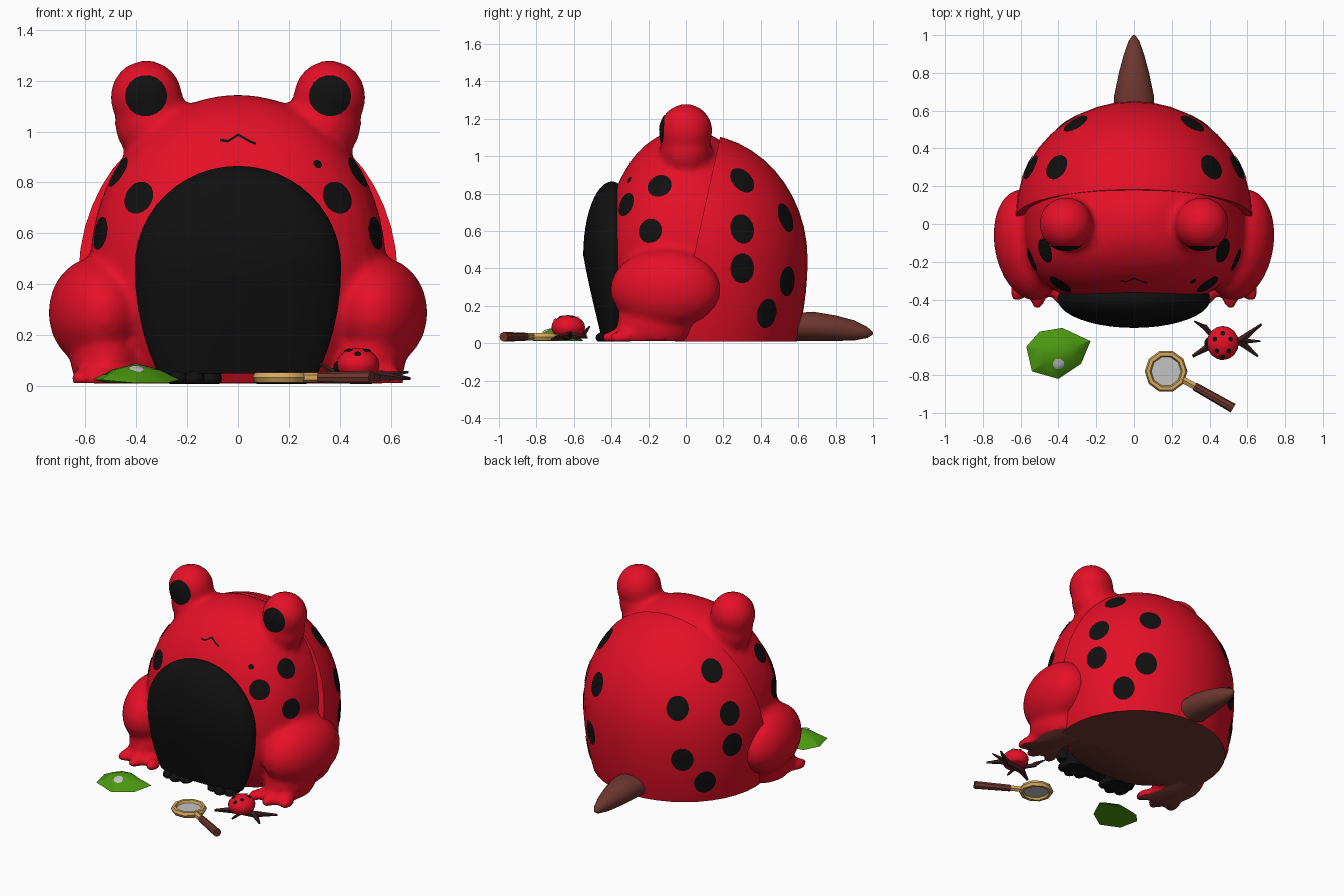
import bpy, bmesh, math
from mathutils import Vector, Matrix
from mathutils.bvhtree import BVHTree

if "Cube" in bpy.data.objects:
    bpy.data.objects.remove(bpy.data.objects["Cube"])


def material(name, rgb):
    m = bpy.data.materials.new(name)
    m.diffuse_color = (*rgb, 1)
    m.use_nodes = True
    m.node_tree.nodes["Principled BSDF"].inputs["Base Color"].default_value = m.diffuse_color
    return m


RED = material("red", (0.78, 0.005, 0.02))
BLACK = material("black", (0.005, 0.005, 0.005))
BROWN = material("brown", (0.155, 0.038, 0.028))
TWIG = material("dark brown", (0.045, 0.014, 0.014))
GREEN = material("leaf green", (0.07, 0.31, 0.005))
TAN = material("tan", (0.68, 0.40, 0.11))
GREY = material("light grey", (0.55, 0.55, 0.55))


def make(name, bm, mats, angle=60):
    bmesh.ops.recalc_face_normals(bm, faces=bm.faces)
    me = bpy.data.meshes.new(name)
    bm.to_mesh(me)
    bm.free()
    ob = bpy.data.objects.new(name, me)
    bpy.context.collection.objects.link(ob)
    for m in mats:
        me.materials.append(m)
    bpy.ops.object.select_all(action='DESELECT')
    ob.select_set(True)
    bpy.context.view_layer.objects.active = ob
    if angle:
        bpy.ops.object.shade_smooth_by_angle(angle=math.radians(angle))
    return ob


def blob(bm, c, r, turn=0, n=2.0, seg=24, rings=14):
    """Ellipsoid, squarer in plan when n > 2."""
    vs = bmesh.ops.create_uvsphere(bm, u_segments=seg, v_segments=rings, radius=1)["verts"]
    rot = Matrix.Rotation(math.radians(turn), 3, 'Z')
    for v in vs:
        a = math.atan2(v.co.y, v.co.x)
        k = (abs(math.cos(a)) ** n + abs(math.sin(a)) ** n) ** (-1 / n)
        v.co = rot @ Vector((v.co.x * k * r[0], v.co.y * k * r[1], v.co.z * r[2])) + Vector(c)
    return vs


def rod(bm, a, b, r1, r2, seg=6):
    a, b = Vector(a), Vector(b)
    d = b - a
    m = Matrix.Translation((a + b) / 2) @ d.to_track_quat('Z', 'Y').to_matrix().to_4x4()
    bmesh.ops.create_cone(bm, cap_ends=True, segments=seg, radius1=r1, radius2=r2,
                          depth=d.length, matrix=m)


def cut(bm, co, no, cap_mat=0):
    """Remove everything on the negative side of a plane and cap it."""
    res = bmesh.ops.bisect_plane(bm, geom=bm.verts[:] + bm.edges[:] + bm.faces[:],
                                 plane_co=co, plane_no=no, clear_inner=True)
    edges = [e for e in res["geom_cut"] if isinstance(e, bmesh.types.BMEdge)]
    for f in bmesh.ops.holes_fill(bm, edges=edges, sides=0)["faces"]:
        f.material_index = cap_mat


def tree_of(ob):
    me = ob.data
    return BVHTree.FromPolygons([v.co for v in me.vertices], [p.vertices[:] for p in me.polygons])


def spot(bm, tree, origin, direction, rx, ry=None, seg=18):
    """Thin disc draped on a surface where a ray hits it."""
    ry = ry or rx
    p, n, _, _ = tree.ray_cast(Vector(origin), Vector(direction).normalized())
    if p is None:
        return
    u = (Vector((0, 0, 1)).cross(n)).normalized() if abs(n.z) < 0.98 else Vector((1, 0, 0))
    w = n.cross(u)

    def drape(q):
        h, hn, _, _ = tree.ray_cast(q + n * 0.06, -n, 0.2)
        if h is None:
            h, hn, _, _ = tree.find_nearest(q)
        return bm.verts.new(h + hn * 0.005)
    centre = drape(p)
    prev = None
    for k in (0.35, 0.7, 1.0):
        ring = [drape(p + u * (rx * k * math.cos(t)) + w * (ry * k * math.sin(t)))
                for t in (2 * math.pi * i / seg for i in range(seg))]
        for i in range(seg):
            j = (i + 1) % seg
            bm.faces.new((prev[i], ring[i], ring[j], prev[j]) if prev else (centre, ring[i], ring[j]))
        prev = ring


# Frog body, eye bulbs, haunches and hind feet fused into one skin
bm = bmesh.new()
blob(bm, (0, -0.0, 0.48), (0.58, 0.44, 0.665), n=2.6, seg=40, rings=24)
for s in (-1, 1):
    blob(bm, (s * 0.36, 0.0, 1.135), (0.143, 0.143, 0.145))
    blob(bm, (s * 0.335, 0.0, 1.03), (0.15, 0.14, 0.15))
    blob(bm, (s * 0.56, -0.11, 0.29), (0.18, 0.30, 0.215), turn=-s * 10)
    blob(bm, (s * 0.52, -0.16, 0.11), (0.14, 0.21, 0.16))
    blob(bm, (s * 0.51, -0.30, 0.03), (0.13, 0.10, 0.05))
    for x, y in ((0.39, -0.37), (0.51, -0.39), (0.62, -0.35)):
        blob(bm, (s * x, y, 0.03), (0.04, 0.065, 0.038))
body = make("frog_body", bm, [RED, BROWN], 0)
mod = body.modifiers.new("fuse", 'REMESH')
mod.mode, mod.voxel_size = 'VOXEL', 0.022
mod = body.modifiers.new("soften", 'SMOOTH')
mod.factor, mod.iterations = 0.5, 5
for name in ("fuse", "soften"):
    bpy.ops.object.modifier_apply(modifier=name)
bm = bmesh.new()
bm.from_mesh(body.data)
bpy.data.objects.remove(body)
cut(bm, (0, 0, 0.012), (0, 0, 1), 1)
body = make("frog_body", bm, [RED, BROWN])

# Rounded back shell with a slanted front edge and a brown underside
bm = bmesh.new()
for v in blob(bm, (0, 0.05, 0.45), (0.625, 0.60, 0.67), seg=40, rings=24):
    if v.co.z < 0.45:
        t = (0.45 - v.co.z) / 0.67
        flat = math.sqrt(max(1 - t * t, 1e-4))
        k = (1 - 0.22 * t * t) / flat if t < 0.9 else 1
        v.co.x *= k
        v.co.y = 0.05 + (v.co.y - 0.05) * k
cut(bm, (0, 0.05, 0.5), (0, 1, -0.22), 0)
cut(bm, (0, 0, 0.01), (0, 0, 1), 1)
shell = make("back_shell", bm, [RED, BROWN], 50)

# Black belly, flat at the back and narrowing downward
bm = bmesh.new()
for v in blob(bm, (0, 0, 0), (1, 1, 1), seg=40, rings=24):
    x, y, z = v.co
    depth = 0.155 if y < 0 else 0.13
    if z < 0 and y < 0:
        depth *= 1 + 0.75 * z
    v.co = (x * 0.405, -0.395 + y * depth, 0.47 + z * (0.395 if z > 0 else 0.66))
cut(bm, (0, 0, 0.05), (0, 0, 1))
make("belly", bm, [BLACK])

# Black front legs and toes
bm = bmesh.new()
for s in (-1, 1):
    blob(bm, (s * 0.17, -0.36, 0.14), (0.115, 0.08, 0.22))
    for dx in (-0.065, 0, 0.065):
        blob(bm, (s * 0.17 + dx, -0.42 + abs(dx) * 0.3, 0.03), (0.042, 0.065, 0.035), seg=12, rings=8)
cut(bm, (0, 0, 0.008), (0, 0, 1))
make("front_legs", bm, [BLACK])

# Tail
bm = bmesh.new()
prev = None
for y, hw, zc, hh in ((0.55, 0.11, 0.085, 0.075), (0.68, 0.105, 0.09, 0.08), (0.8, 0.08, 0.08, 0.07),
                      (0.9, 0.053, 0.068, 0.055), (0.97, 0.028, 0.057, 0.03), (1.0, 0.006, 0.052, 0.006)):
    ring = [bm.verts.new((hw * math.cos(t), y, zc + hh * math.sin(t)))
            for t in (math.pi * i / 7 for i in range(14))]
    for i in range(14):
        if prev:
            bm.faces.new((prev[i], ring[i], ring[(i + 1) % 14], prev[(i + 1) % 14]))
    if prev is None or y == 1.0:
        bm.faces.new(ring)
    prev = ring
make("tail", bm, [BROWN])

# Black spots on shell and flanks, pupils and mouth
body_tree, shell_tree = tree_of(body), tree_of(shell)
bm = bmesh.new()
for s in (-1, 1):
    for y, z in ((0.3, 0.87), (0.3, 0.61), (0.3, 0.4), (0.53, 0.67), (0.54, 0.33), (0.43, 0.16)):
        spot(bm, shell_tree, (s * 2, y, z), (-s, 0, 0), 0.07, 0.08)
make("shell_spots", bm, [BLACK])
bm = bmesh.new()
for s in (-1, 1):
    for y, z, r in ((-0.14, 0.84, 0.066), (-0.32, 0.74, 0.066), (-0.19, 0.6, 0.066)):
        spot(bm, body_tree, (s * 2, y, z), (-s, 0, 0), r)
spot(bm, body_tree, (2, -0.3, 0.87), (-1, 0, 0), 0.018)
make("flank_spots", bm, [BLACK])
bm = bmesh.new()
for s in (-1, 1):
    spot(bm, body_tree, (s * 0.36, -2, 1.14), (0, 1, 0), 0.08)
make("pupils", bm, [BLACK])
bm = bmesh.new()
rows = []
for x, z in ((-0.07, 0.965), (-0.04, 0.96), (-0.015, 0.975), (0, 0.985), (0.02, 0.975), (0.045, 0.96), (0.07, 0.95)):
    pair = []
    for d in (-0.005, 0.005):
        h, n, _, _ = body_tree.ray_cast(Vector((x, -2, z + d)), Vector((0, 1, 0)))
        pair.append(bm.verts.new(h + n * 0.004))
    rows.append(pair)
for a, b in zip(rows, rows[1:]):
    bm.faces.new((a[0], b[0], b[1], a[1]))
make("mouth", bm, [BLACK])

# Faceted leaf with a dew drop
bm = bmesh.new()
outline = ((-0.57, -0.65), (-0.5, -0.57), (-0.38, -0.55), (-0.23, -0.62), (-0.28, -0.74), (-0.4, -0.82), (-0.54, -0.78))
low = [bm.verts.new((x, y, 0.012 if i % 3 else 0.025)) for i, (x, y) in enumerate(outline)]
mid = [bm.verts.new((-0.4 + (x + 0.4) * 0.55, -0.68 + (y + 0.68) * 0.55, 0.065)) for x, y in outline]
top = bm.verts.new((-0.4, -0.67, 0.09))
for i in range(7):
    j = (i + 1) % 7
    bm.faces.new((low[i], low[j], mid[j], mid[i]))
    bm.faces.new((mid[i], mid[j], top))
bm.faces.new(low)
leaf = make("leaf", bm, [GREEN], 30)
bm = bmesh.new()
spot(bm, tree_of(leaf), (-0.4, -0.74, 1), (0, 0, -1), 0.03, seg=8)
make("dew_drop", bm, [GREY])

# Magnifying glass: rim and neck, lens, handle
bm = bmesh.new()
N, M = 10, 6
ring = [[bm.verts.new(((0.095 + 0.018 * math.cos(b)) * math.cos(a) + 0.17,
                       (0.095 + 0.018 * math.cos(b)) * math.sin(a) - 0.78, 0.034 + 0.022 * math.sin(b)))
         for b in (2 * math.pi * j / M for j in range(M))] for a in (2 * math.pi * i / N for i in range(N))]
for i in range(N):
    for j in range(M):
        k, l = (i + 1) % N, (j + 1) % M
        bm.faces.new((ring[i][j], ring[k][j], ring[k][l], ring[i][l]))
rod(bm, (0.25, -0.82, 0.034), (0.345, -0.872, 0.034), 0.02, 0.02)
make("magnifier_rim", bm, [TAN], 40)
bm = bmesh.new()
rod(bm, (0.17, -0.78, 0.029), (0.17, -0.78, 0.037), 0.09, 0.09, N)
make("magnifier_lens", bm, [GREY], 30)
bm = bmesh.new()
rod(bm, (0.32, -0.859, 0.034), (0.525, -0.975, 0.034), 0.022, 0.026, 8)
make("magnifier_handle", bm, [BROWN], 40)

# Forked twig
bm = bmesh.new()
for a, b, r1, r2 in (((0.40, -0.64, 0.035), (0.57, -0.62, 0.04), 0.022, 0.022),
                     ((0.41, -0.64, 0.035), (0.31, -0.70, 0.03), 0.022, 0.008),
                     ((0.42, -0.60, 0.04), (0.37, -0.54, 0.05), 0.012, 0.016),
                     ((0.38, -0.55, 0.05), (0.32, -0.515, 0.09), 0.016, 0.004),
                     ((0.56, -0.62, 0.04), (0.675, -0.53, 0.03), 0.022, 0.006),
                     ((0.56, -0.62, 0.04), (0.655, -0.70, 0.03), 0.022, 0.006),
                     ((0.56, -0.62, 0.04), (0.67, -0.62, 0.055), 0.018, 0.004),
                     ((0.47, -0.62, 0.035), (0.46, -0.72, 0.018), 0.016, 0.006)):
    rod(bm, a, b, r1, r2, 5)
make("twig", bm, [TWIG], 20)

# Ladybird with spots and a small head
bm = bmesh.new()
blob(bm, (0.47, -0.63, 0.085), (0.085, 0.09, 0.065), seg=16, rings=10)
cut(bm, (0, 0, 0.045), (0, 0, 1))
bug = make("ladybird", bm, [RED])
bug_tree = tree_of(bug)
bm = bmesh.new()
for x, y in ((0.44, -0.67), (0.5, -0.67), (0.43, -0.61), (0.51, -0.61), (0.47, -0.58), (0.47, -0.7)):
    spot(bm, bug_tree, (x, y, 1), (0, 0, -1), 0.013, seg=8)
blob(bm, (0.395, -0.63, 0.075), (0.022, 0.03, 0.025), seg=10, rings=6)
make("ladybird_spots_and_head", bm, [BLACK])
